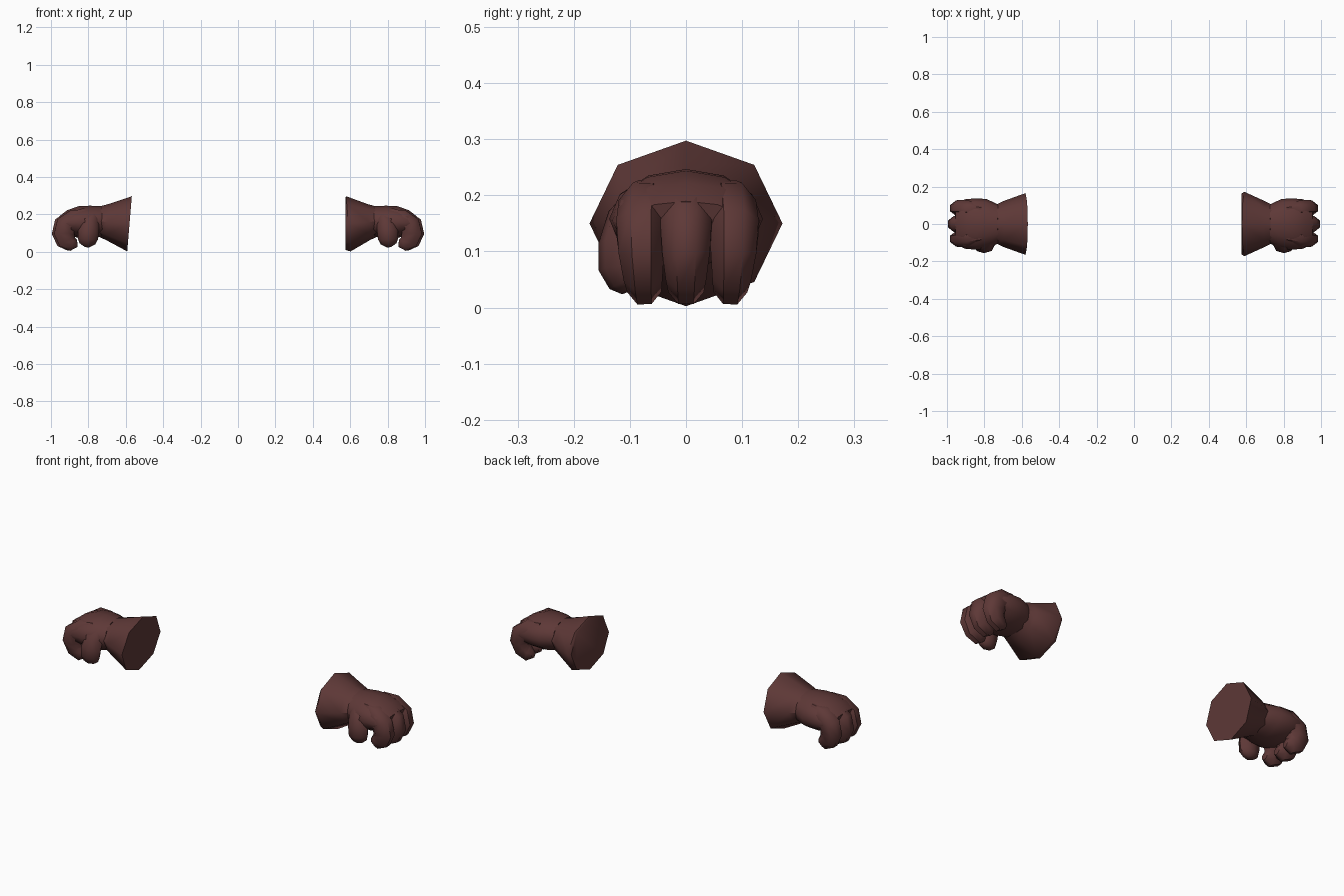
import bpy, bmesh, math
from mathutils import Vector

if "Cube" in bpy.data.objects:
    bpy.data.objects.remove(bpy.data.objects["Cube"])

leather = bpy.data.materials.new("dark red brown leather")
leather.diffuse_color = (0.112, 0.040, 0.038, 1)
leather.use_nodes = True
leather.node_tree.nodes["Principled BSDF"].inputs["Base Color"].default_value = leather.diffuse_color


def loft(name, rings, sides, side_sign=1, turn=0.0, angle=50):
    """Tube through rings (x, y, z, half width across y, half thickness), mirrored in x by side_sign."""
    bm = bmesh.new()
    pts = [Vector(r[:3]) for r in rings]
    loops = []
    for i, r in enumerate(rings):
        t = (pts[min(i + 1, len(pts) - 1)] - pts[max(i - 1, 0)]).normalized()
        n = t.cross(Vector((0, 1, 0))).normalized()
        s = n.cross(t)
        loop = []
        for k in range(sides):
            a = 2 * math.pi * (k + turn) / sides
            p = pts[i] + s * math.cos(a) * r[3] + n * math.sin(a) * r[4]
            loop.append(bm.verts.new((p.x * side_sign, p.y, p.z)))
        loops.append(loop)
    for a, b in zip(loops, loops[1:]):
        for k in range(sides):
            j = (k + 1) % sides
            bm.faces.new((a[k], a[j], b[j], b[k]))
    bm.faces.new(loops[0])
    bm.faces.new(loops[-1])
    bmesh.ops.recalc_face_normals(bm, faces=bm.faces)
    me = bpy.data.meshes.new(name)
    bm.to_mesh(me)
    bm.free()
    me.materials.append(leather)
    ob = bpy.data.objects.new(name, me)
    bpy.context.collection.objects.link(ob)
    bpy.ops.object.select_all(action='DESELECT')
    ob.select_set(True)
    bpy.context.view_layer.objects.active = ob
    bpy.ops.object.shade_smooth_by_angle(angle=math.radians(angle))
    return ob


for label, sg in (("right", 1), ("left", -1)):
    # flared octagonal cuff; only the right one has a small rim
    if sg > 0:
        cuff = [(0.575, 0, 0.15, 0.162, 0.14), (0.59, 0, 0.15, 0.172, 0.148)]
    else:
        cuff = [(0.58, 0, 0.15, 0.165, 0.148)]
    cuff += [(0.70, 0, 0.16, 0.122, 0.096), (0.745, 0, 0.163, 0.10, 0.08)]
    loft(label + "_cuff", cuff, 8, sg)

    # palm and back of the hand
    loft(label + "_palm", [(0.725, 0, 0.163, 0.104, 0.082), (0.79, 0, 0.160, 0.134, 0.087),
                           (0.85, 0, 0.158, 0.137, 0.086), (0.905, 0, 0.155, 0.132, 0.068),
                           (0.945, 0, 0.145, 0.112, 0.046)], 12, sg)

    # three curled fingers
    for name, y, dx, w in (("front", -0.078, -0.012, 0.044), ("middle", 0.0, 0.0, 0.046),
                           ("back", 0.083, -0.012, 0.044)):
        path = [(0.82, y * 0.85, 0.165, w, 0.068), (0.895 + dx, y * 0.98, 0.168, w * 1.08, 0.060),
                (0.932 + dx, y * 1.03, 0.142, w * 1.08, 0.060), (0.942 + dx, y * 1.02, 0.10, w, 0.058),
                (0.926 + dx, y * 0.98, 0.062, w * 0.85, 0.054), (0.898 + dx, y * 0.95, 0.043, w * 0.75, 0.042),
                (0.872 + dx, y * 0.93, 0.045, w * 0.42, 0.02)]
        loft(f"{label}_{name}_finger", path, 8, sg, 0.5)

    # thumb folded down against the palm
    loft(label + "_thumb", [(0.775, -0.085, 0.195, 0.025, 0.03), (0.79, -0.102, 0.16, 0.038, 0.05),
                            (0.80, -0.114, 0.11, 0.042, 0.056), (0.803, -0.116, 0.07, 0.040, 0.054),
                            (0.805, -0.108, 0.043, 0.030, 0.042), (0.806, -0.102, 0.03, 0.014, 0.02)], 8, sg)
